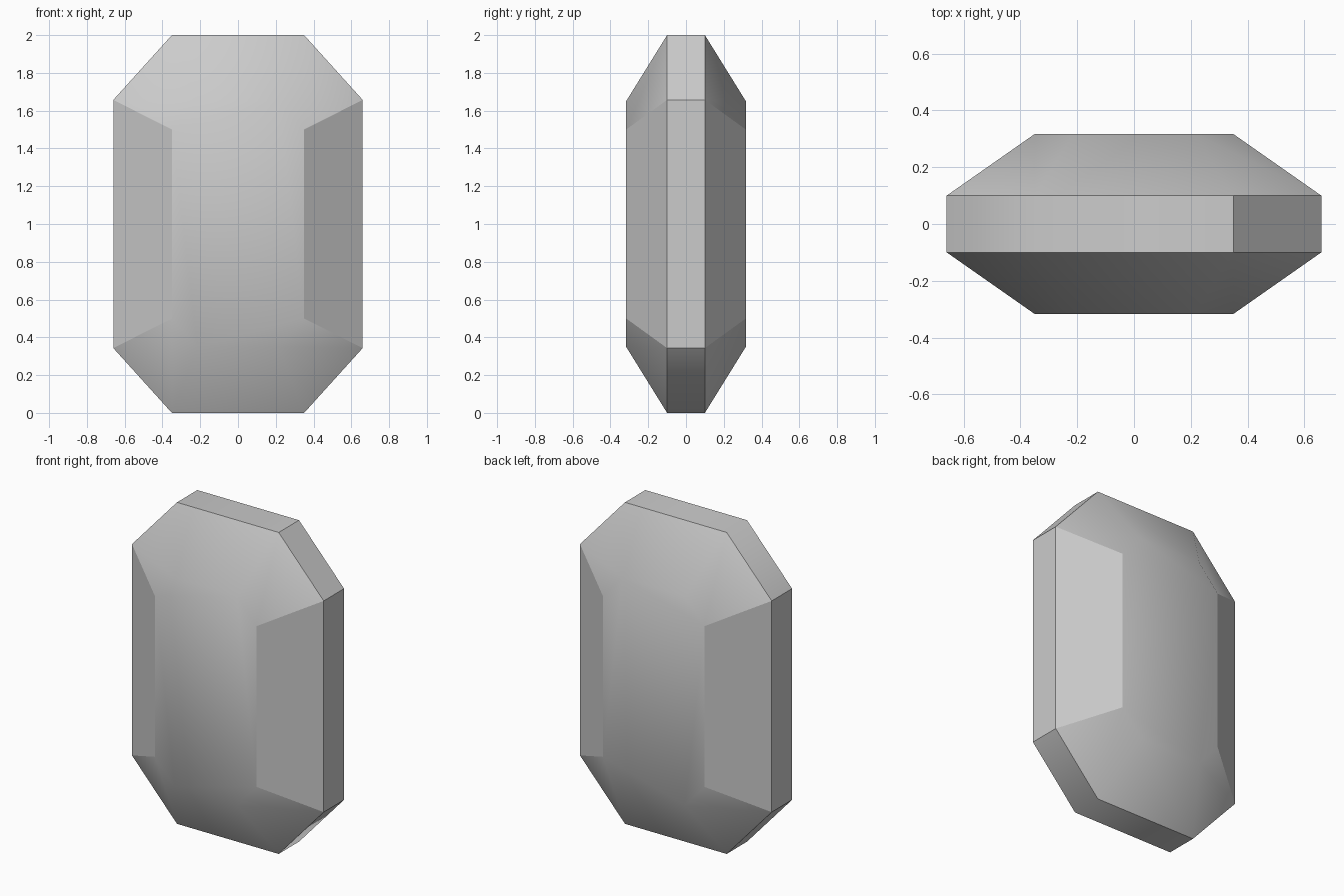
import bpy, bmesh

if "Cube" in bpy.data.objects:
    bpy.data.objects.remove(bpy.data.objects["Cube"])


def octagon(half_x, half_z, cut_x, cut_z):
    """Chamfered rectangle outline in x, z (counter-clockwise from the front)."""
    q = [(half_x, half_z - cut_z), (half_x - cut_x, half_z)]
    pts = q + [(-x, z) for x, z in reversed(q)]
    return pts + [(-x, -z) for x, z in pts]


rim = octagon(0.66, 1.0, 0.31, 0.343)
table = octagon(0.35, 0.65, 0.135, 0.15)

# Cut gem: front table, front rim, back rim, back table
bm = bmesh.new()
rings = [[bm.verts.new((x, y, z + 1)) for x, z in outline]
         for outline, y in ((table, -0.317), (rim, -0.1), (rim, 0.1), (table, 0.317))]
bm.faces.new(rings[0])
bm.faces.new(rings[-1])
for a, b in zip(rings, rings[1:]):
    for i in range(8):
        j = (i + 1) % 8
        bm.faces.new((a[i], a[j], b[j], b[i]))
bmesh.ops.recalc_face_normals(bm, faces=bm.faces)
bm.normal_update()

# Rounded shading over the table and its slopes; crisp side facets and rim
for f in bm.faces:
    f.smooth = True
for e in bm.edges:
    on_rim = all(abs(abs(v.co.y) - 0.1) < 1e-4 for v in e.verts)
    side = any(abs(f.normal.z) < 1e-4 and abs(f.normal.x) > 0.1 for f in e.link_faces)
    mid = (e.verts[0].co + e.verts[1].co) / 2
    soft = abs(mid.y) < 1e-4 and abs(mid.z - 1) > 0.9 and mid.x * (mid.z - 1) < 0
    e.smooth = not (on_rim or side) or soft

mesh = bpy.data.meshes.new("gem")
bm.to_mesh(mesh)
bm.free()
gem = bpy.data.objects.new("gem", mesh)
bpy.context.collection.objects.link(gem)
